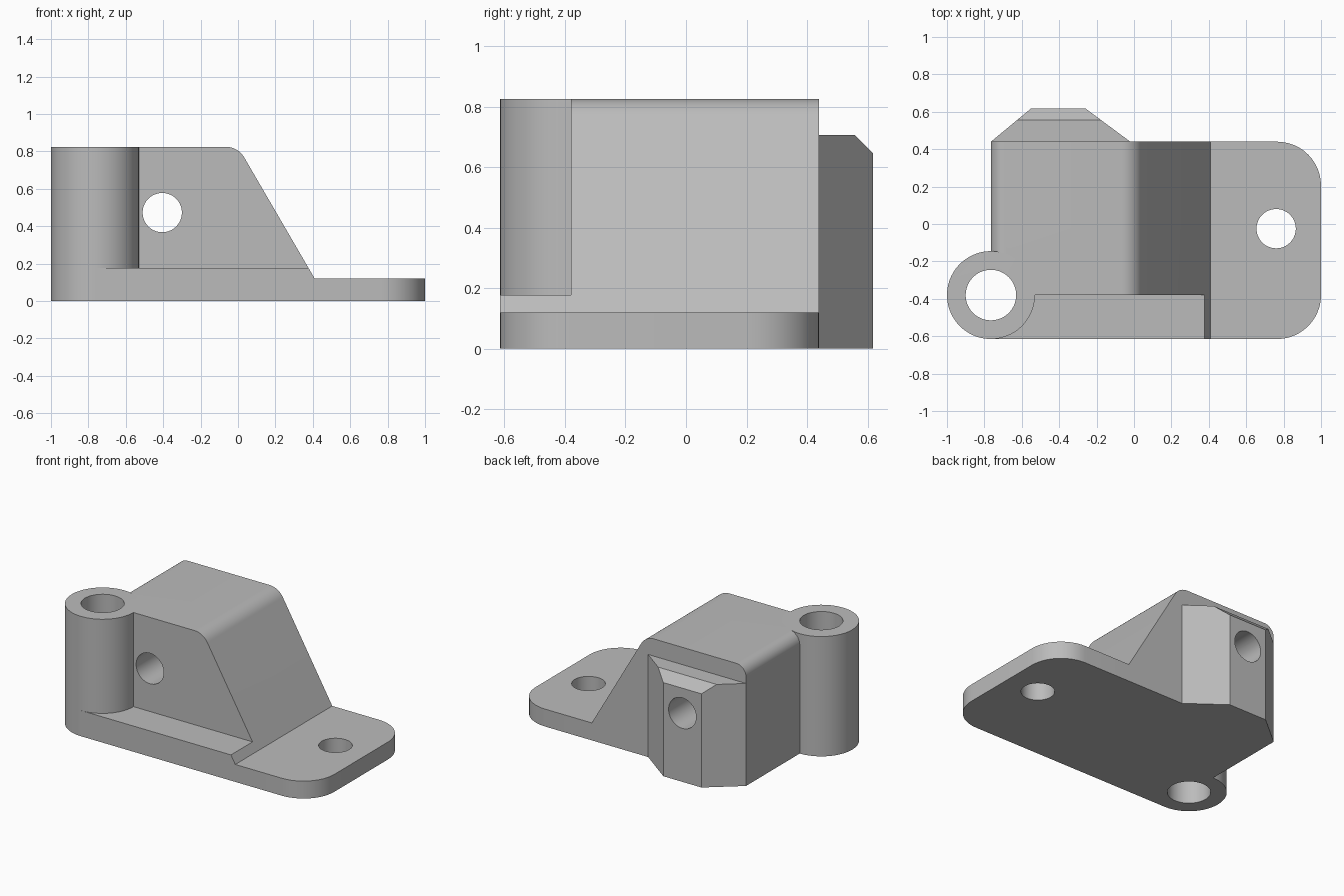
import bpy, bmesh, math
from mathutils import Vector, Matrix

cube = bpy.data.objects.get("Cube")
if cube:
    bpy.data.objects.remove(cube, do_unlink=True)

grey = bpy.data.materials.new("grey")
grey.use_nodes = True
tone = (0.5, 0.5, 0.5, 1)
grey.diffuse_color = tone
grey.node_tree.nodes["Principled BSDF"].inputs["Base Color"].default_value = tone


def rounded(corners, steps=12):
    """Turn (x, y, radius) corners into an outline with tangent arcs."""
    out = []
    for i, (x, y, r) in enumerate(corners):
        p = Vector((x, y))
        if not r:
            out.append(p)
            continue
        a = (Vector(corners[i - 1][:2]) - p).normalized()
        b = (Vector(corners[(i + 1) % len(corners)][:2]) - p).normalized()
        half = a.angle(b) / 2
        centre = p + (a + b).normalized() * r / math.sin(half)
        start = p + a * r / math.tan(half) - centre
        end = p + b * r / math.tan(half) - centre
        sweep = start.angle(end)
        for k in range(steps + 1):
            t = k / steps
            out.append(centre + (start * math.sin((1 - t) * sweep)
                                 + end * math.sin(t * sweep)) / math.sin(sweep))
    return out


def prism(name, outline, low, high, axis="z"):
    """Extrude an outline along z (outline in x, y) or y (outline in x, z)."""
    def place(p, d):
        return (p[0], p[1], d) if axis == "z" else (p[0], d, p[1])
    bm = bmesh.new()
    face = bm.faces.new([bm.verts.new(place(p, low)) for p in outline])
    ext = bmesh.ops.extrude_face_region(bm, geom=[face])
    move = Vector(place((0, 0), high - low))
    bmesh.ops.translate(bm, vec=move, verts=[v for v in ext["geom"]
                                             if isinstance(v, bmesh.types.BMVert)])
    bmesh.ops.recalc_face_normals(bm, faces=bm.faces)
    mesh = bpy.data.meshes.new(name)
    bm.to_mesh(mesh)
    bm.free()
    mesh.materials.append(grey)
    obj = bpy.data.objects.new(name, mesh)
    bpy.context.collection.objects.link(obj)
    return obj


def circle(x, y, r, n=64):
    return [(x + r * math.cos(math.tau * (i + 0.5) / n),
             y + r * math.sin(math.tau * (i + 0.5) / n)) for i in range(n)]


def combine(target, tool, operation):
    mod = target.modifiers.new(tool.name, "BOOLEAN")
    mod.operation = operation
    mod.solver = "EXACT"
    mod.object = tool
    bpy.context.view_layer.objects.active = target
    bpy.ops.object.modifier_apply(modifier=mod.name)
    bpy.data.objects.remove(tool, do_unlink=True)


LEFT, FRONT, BACK, TOP = -0.765, -0.615, 0.44, 0.825
RIB = -0.38

# Main sloped block
bracket = prism("bracket", rounded([(LEFT, 0, 0), (0.41, 0, 0), (0.41, 0.12, 0),
                                    (0, TOP, 0.115), (LEFT, TOP, 0.075)]),
                RIB, BACK, "y")

# Low front step, ending on the same slope
step = prism("front_step", [(LEFT, 0), (0.41, 0), (0.41, 0.12), (0.377, 0.177),
                            (LEFT, 0.177)], FRONT, RIB, "y")

# Mounting flange with rounded outer corners
flange = prism("flange", rounded([(0.1, FRONT, 0), (1, FRONT, 0.235),
                                  (1, BACK, 0.235), (0.1, BACK, 0)]), 0, 0.12)

# Tapered back boss with a chamfered top edge
back_boss = prism("back_boss", [(LEFT, BACK), (-0.02, BACK), (-0.26, 0.618),
                                (-0.55, 0.618)], 0, 0.706)
chamfer = prism("chamfer", [(BACK, 0.823), (0.7, 0.563), (0.7, 0.9), (BACK, 0.9)], -1, 1)
chamfer.data.transform(Matrix(((0, 0, 1, 0), (1, 0, 0, 0), (0, 1, 0, 0), (0, 0, 0, 1))))
combine(back_boss, chamfer, "DIFFERENCE")

# Vertical hinge barrel
barrel = prism("barrel", circle(LEFT, RIB, 0.235), 0, TOP)

for part in (step, flange, back_boss, barrel):
    combine(bracket, part, "UNION")

# Through holes
for hole in (prism("barrel_bore", circle(LEFT, RIB, 0.135), -0.2, 1.2),
             prism("flange_hole", circle(0.76, -0.025, 0.105), -0.2, 1.2),
             prism("cross_hole", circle(-0.405, 0.473, 0.105), -1, 1, "y")):
    combine(bracket, hole, "DIFFERENCE")

bpy.ops.object.select_all(action="DESELECT")
bracket.select_set(True)
bpy.context.view_layer.objects.active = bracket
bpy.ops.object.shade_smooth_by_angle(angle=math.radians(25))
